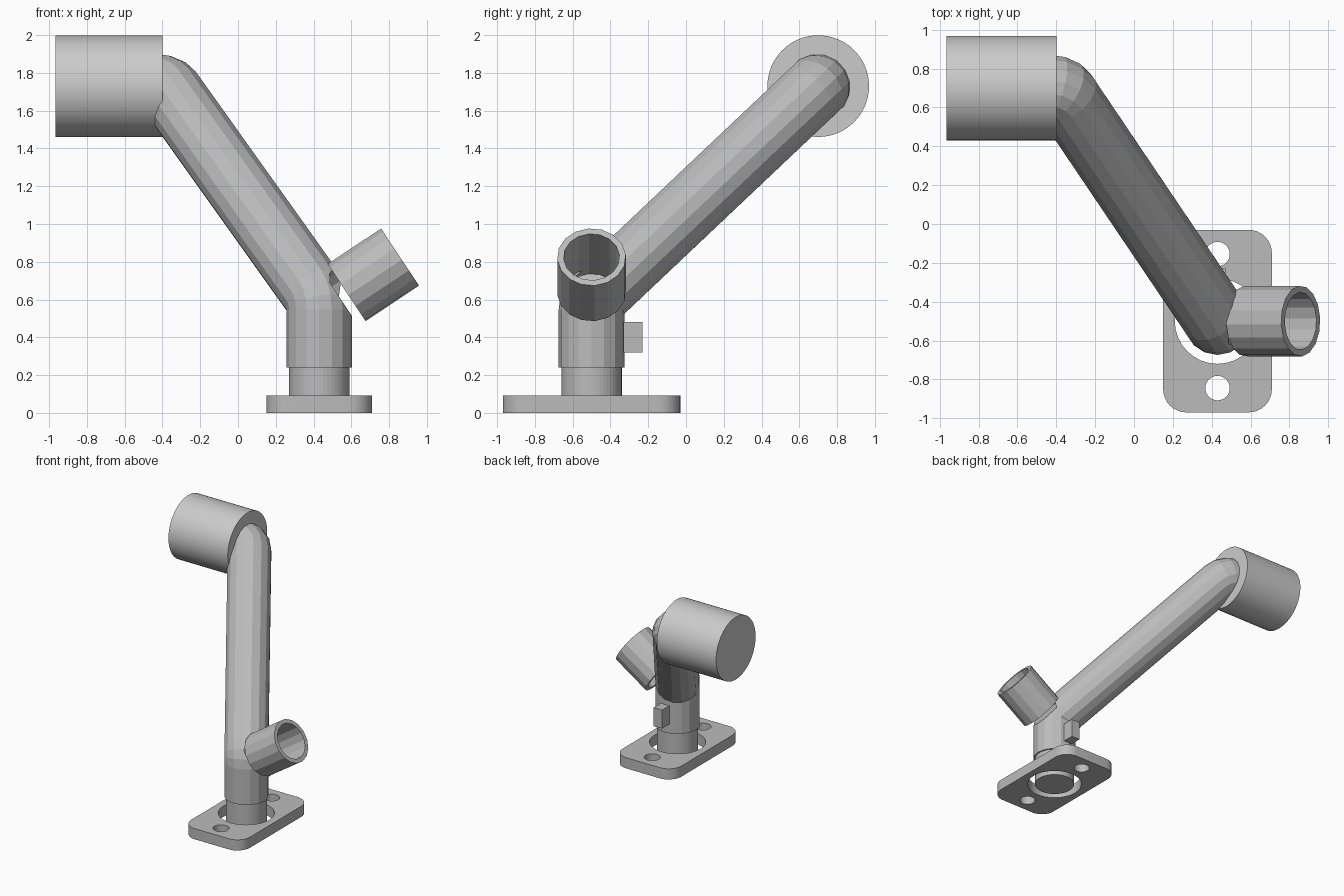
import bpy, bmesh
from math import pi, cos, sin, tan
from mathutils import Vector, Quaternion

if "Cube" in bpy.data.objects:
    bpy.data.objects.remove(bpy.data.objects["Cube"])

V = Vector
grey = bpy.data.materials.new("dark_grey")
grey.diffuse_color = (0.5, 0.5, 0.5, 1)
grey.use_nodes = True
grey.node_tree.nodes["Principled BSDF"].inputs["Base Color"].default_value = grey.diffuse_color


def make(name, bm, mat=grey):
    bmesh.ops.recalc_face_normals(bm, faces=bm.faces)
    me = bpy.data.meshes.new(name)
    bm.to_mesh(me)
    bm.free()
    ob = bpy.data.objects.new(name, me)
    bpy.context.collection.objects.link(ob)
    if mat:
        me.materials.append(mat)
    return ob


def ring(bm, p, d, u, r, n):
    w = d.cross(u)
    return [bm.verts.new(p + r * (cos(2 * pi * i / n) * u + sin(2 * pi * i / n) * w))
            for i in range(n)]


def bridge(bm, a, b):
    n = len(a)
    for i in range(n):
        bm.faces.new((a[i], a[(i + 1) % n], b[(i + 1) % n], b[i]))


def rod(name, a, b, r, n, inner=None, mat=grey):
    """Straight cylinder, or an open-ended tube when inner is given."""
    bm = bmesh.new()
    d = (b - a).normalized()
    u = d.orthogonal().normalized()
    lo, hi = ring(bm, a, d, u, r, n), ring(bm, b, d, u, r, n)
    bridge(bm, lo, hi)
    if inner:
        lo2, hi2 = ring(bm, a, d, u, inner, n), ring(bm, b, d, u, inner, n)
        for pair in ((lo2, hi2), (lo, lo2), (hi, hi2)):
            bridge(bm, *pair)
    else:
        bm.faces.new(lo)
        bm.faces.new(hi)
    return make(name, bm, mat)


def bent_pipe(name, pts, r, n, bend, steps):
    """Sweep a round section along a path with filleted corners."""
    bm = bmesh.new()
    d = (pts[1] - pts[0]).normalized()
    u = V((1, 0, 0))
    rings = [ring(bm, pts[0], d, u, r, n)]
    for i in range(1, len(pts) - 1):
        d2 = (pts[i + 1] - pts[i]).normalized()
        axis, ang = d.cross(d2).normalized(), d.angle(d2)
        start = pts[i] - d * bend * tan(ang / 2)
        side = axis.cross(d)
        pivot = start + side * bend
        for k in range(steps + 1):
            q = Quaternion(axis, ang * k / steps)
            rings.append(ring(bm, pivot - (q @ side) * bend, q @ d, q @ u, r, n))
        u = Quaternion(axis, ang) @ u
        d = d2
    rings.append(ring(bm, pts[-1], d, u, r, n))
    for a, b in zip(rings, rings[1:]):
        bridge(bm, a, b)
    bm.faces.new(rings[0])
    bm.faces.new(rings[-1])
    return make(name, bm)


# base plate: rounded rectangle with a centre hole and two bolt holes
def arc(c, r, a0, a1, n):
    return [(c[0] + r * cos(a0 + (a1 - a0) * i / n), c[1] + r * sin(a0 + (a1 - a0) * i / n))
            for i in range(n + 1)]


outline = []
for k, (sx, sy) in enumerate([(1, 1), (-1, 1), (-1, -1), (1, -1)]):
    outline += arc((sx * 0.16, sy * 0.35), 0.12, k * pi / 2, (k + 1) * pi / 2, 8)
loops = [outline] + [arc((0, y), r, 0, 2 * pi, 32)[:-1]
                     for y, r in ((0, 0.22), (0.345, 0.063), (-0.345, 0.063))]
cu = bpy.data.curves.new("base_plate", 'CURVE')
cu.dimensions, cu.fill_mode, cu.extrude = '2D', 'BOTH', 0.046
for loop in loops:
    s = cu.splines.new('POLY')
    s.points.add(len(loop) - 1)
    for p, (x, y) in zip(s.points, loop):
        p.co = (x, y, 0, 1)
    s.use_cyclic_u = True
cu.materials.append(grey)
plate = bpy.data.objects.new("base_plate", cu)
plate.location = (0.43, -0.5, 0.046)
bpy.context.collection.objects.link(plate)
bpy.ops.object.select_all(action='DESELECT')
plate.select_set(True)
bpy.context.view_layer.objects.active = plate
bpy.ops.object.convert(target='MESH')

# neck between plate and pipe
rod("neck", V((0.43, -0.5, 0)), V((0.43, -0.5, 0.26)), 0.16, 48)

# main bent pipe
pipe = bent_pipe("main_pipe", [V((0.43, -0.5, 0.24)), V((0.43, -0.5, 0.595)),
                               V((-0.38, 0.7, 1.73)), V((-0.6, 0.7, 1.73))],
                 0.174, 16, 0.1, 3)

# hollow side branch, with its bore cut into the pipe
a, b = V((0.575, -0.5, 0.637)), V((0.858, -0.5, 0.825))
rod("branch_tube", a, b, 0.182, 16, inner=0.148)
d = (b - a).normalized()
cutter = rod("bore_cutter", a - d * 0.045, b, 0.15, 16)
cutter.hide_render = True
cutter.hide_set(True)
m = pipe.modifiers.new("bore", 'BOOLEAN')
m.operation, m.object, m.solver, m.use_self = 'DIFFERENCE', cutter, 'EXACT', True

# small lug on the back of the pipe
bm = bmesh.new()
bmesh.ops.create_cube(bm, size=1)
for v in bm.verts:
    v.co = V((0.43, -0.28, 0.4)) + V((v.co.x * 0.08, v.co.y * 0.1, v.co.z * 0.16))
make("lug", bm)

# large end cylinder
drum = rod("end_cylinder", V((-0.965, 0.7, 1.73)), V((-0.4, 0.7, 1.73)), 0.269, 64, mat=None)
bpy.ops.object.select_all(action='DESELECT')
drum.select_set(True)
bpy.context.view_layer.objects.active = drum
bpy.ops.object.shade_smooth_by_angle()
